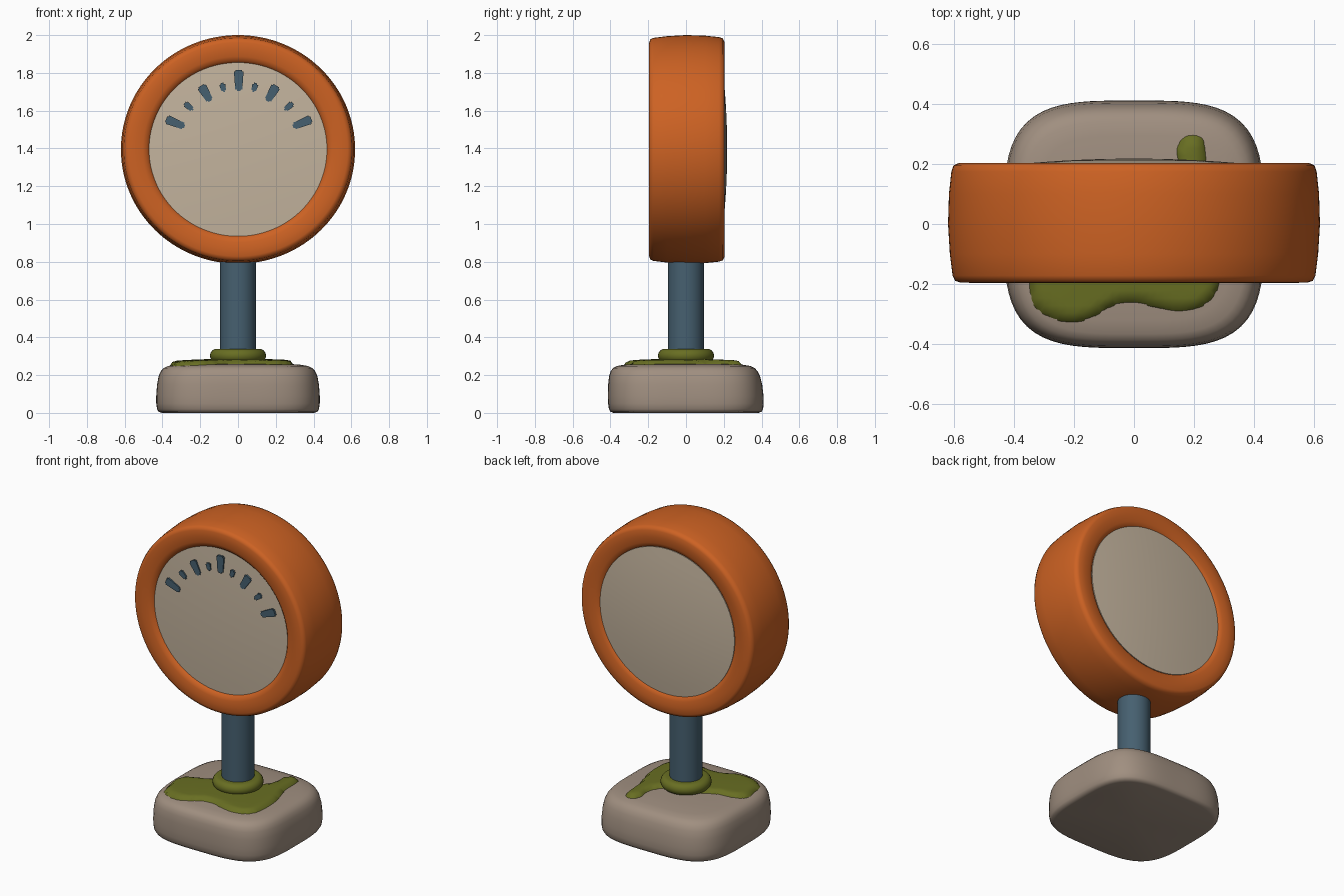
import bpy, bmesh, math
from mathutils import Vector, Matrix

if "Cube" in bpy.data.objects:
    bpy.data.objects.remove(bpy.data.objects["Cube"])


def material(name, rgb):
    m = bpy.data.materials.new(name)
    lin = [((c / 255 + 0.055) / 1.055) ** 2.4 for c in rgb]
    m.diffuse_color = (*lin, 1)
    m.use_nodes = True
    m.node_tree.nodes["Principled BSDF"].inputs["Base Color"].default_value = m.diffuse_color
    return m


ORANGE = material("orange", (205, 98, 35))
CREAM = material("warm cream", (196, 180, 158))
STONE = material("stone", (160, 143, 128))
MOSS = material("moss green", (104, 110, 34))
BLUE = material("slate blue", (70, 96, 112))


def finish(bm, name, mat, angle=40):
    bmesh.ops.remove_doubles(bm, verts=bm.verts, dist=1e-5)
    bmesh.ops.recalc_face_normals(bm, faces=bm.faces)
    me = bpy.data.meshes.new(name)
    bm.to_mesh(me)
    bm.free()
    ob = bpy.data.objects.new(name, me)
    bpy.context.collection.objects.link(ob)
    me.materials.append(mat)
    bpy.ops.object.select_all(action='DESELECT')
    ob.select_set(True)
    bpy.context.view_layer.objects.active = ob
    bpy.ops.object.shade_smooth_by_angle(angle=math.radians(angle))
    return ob


def loft(name, profile, mat, place, closed=False, n=96, angle=40):
    """Sweep (radius, height) points round a centre; place() maps them to space."""
    bm = bmesh.new()
    rings = [[bm.verts.new(place(r, h, 2 * math.pi * i / n)) for i in range(n)]
             for r, h in profile]
    pairs = list(zip(rings, rings[1:])) + ([(rings[-1], rings[0])] if closed else [])
    for a, b in pairs:
        for i in range(n):
            j = (i + 1) % n
            bm.faces.new((a[i], a[j], b[j], b[i]))
    return finish(bm, name, mat, angle)


def upright(r, h, t):
    return (r * math.cos(t), r * math.sin(t), h)


HEAD_Z = 1.395


def facing(r, h, t):
    return (1.008 * r * math.cos(t), h, HEAD_Z + 0.984 * r * math.sin(t))


# Stone base: soft squarish block
BASE_A, BASE_B, POWER = 0.433, 0.412, 3.6
base_profile = [(0, 0), (0.93, 0), (0.97, 0.006), (0.99, 0.02), (1, 0.05), (1, 0.09),
                (0.99, 0.15), (0.97, 0.195), (0.945, 0.22), (0.91, 0.237), (0.86, 0.248),
                (0.75, 0.256), (0.5, 0.262), (0.25, 0.265), (0, 0.266)]


def squarish(s, h, t):
    c, d = math.cos(t), math.sin(t)
    k = s / (abs(c) ** POWER + abs(d) ** POWER) ** (1 / POWER)
    return (BASE_A * k * c, BASE_B * k * d - 0.05 * h * h / 0.25, h)


loft("stone_base", base_profile, STONE, squarish)

# Moss patch draped over the base top
outline = [(-.35, -.2), (-.34, -.27), (-.28, -.315), (-.2, -.33), (-.13, -.31), (-.07, -.275),
           (0, -.265), (.07, -.28), (.15, -.295), (.23, -.275), (.28, -.22), (.295, -.1),
           (.28, .02), (.25, .12), (.24, .25), (.22, .295), (.17, .295), (.14, .25),
           (.145, .18), (.1, .1), (0, .08), (-.1, .04), (-.2, -.02), (-.26, -.035),
           (-.33, -.06), (-.365, -.12)]


def smooth_loop(pts, steps=4):
    out, n = [], len(pts)
    for i in range(n):
        p0, p1, p2, p3 = (Vector(pts[(i + k - 1) % n]) for k in range(4))
        for s in range(steps):
            t = s / steps
            out.append(0.5 * (2 * p1 + (p2 - p0) * t + (2 * p0 - 5 * p1 + 4 * p2 - p3) * t * t
                              + (3 * p1 - p0 - 3 * p2 + p3) * t ** 3))
    return out


def base_top(x, y):
    s = ((abs(x) / BASE_A) ** POWER + (abs((y + 0.012) / BASE_B)) ** POWER) ** (1 / POWER)
    top = base_profile[5:]
    for (s1, z1), (s0, z0) in zip(top, top[1:]):
        if s0 <= s <= s1:
            return z0 + (z1 - z0) * (s - s0) / (s1 - s0)
    return top[0][1]


def edge_distance(p, loop):
    best = 9
    for a, b in zip(loop, loop[1:] + loop[:1]):
        ab = b - a
        t = max(0, min(1, (p - a).dot(ab) / ab.length_squared))
        best = min(best, (a + ab * t - p).length)
    return best


loop = smooth_loop(outline)
bm = bmesh.new()
face = bm.faces.new([bm.verts.new((p.x, p.y, 0)) for p in loop])
for width in (0.004, 0.008):
    bmesh.ops.inset_region(bm, faces=[max(bm.faces, key=lambda f: f.calc_area())],
                           thickness=width, use_even_offset=True)
for k in range(-15, 16):
    for axis in ((1, 0, 0), (0, 1, 0)):
        bmesh.ops.bisect_plane(bm, geom=bm.verts[:] + bm.edges[:] + bm.faces[:],
                               plane_co=Vector(axis) * (k * 0.025 + 0.003), plane_no=axis)
bmesh.ops.triangulate(bm, faces=bm.faces)
for v in bm.verts:
    x, y = v.co.x, v.co.y
    u = 1 - min(1, edge_distance(Vector((x, y)), loop) / 0.035)
    v.co.z = base_top(x, y) - 0.005 + 0.026 * math.sqrt(max(0, 1 - u * u))
moss = finish(bm, "moss_patch", MOSS, 60)
if sum(p.normal.z for p in moss.data.polygons) < 0:
    moss.data.flip_normals()

# Pole and its rounded collar
loft("pole", [(0, 0.2), (0.095, 0.2), (0.095, 0.88), (0, 0.88)], BLUE, upright, n=64)
collar = [(0.08, 0.26)] + [(0.113 + 0.035 * math.cos(a), 0.303 + 0.036 * math.sin(a))
                           for a in [math.radians(d) for d in range(-90, 91, 15)]] + [(0.08, 0.339)]
loft("collar", collar, MOSS, upright, closed=True, n=64)

# Round head: thick rim with a barrelled outside
rim = [(.455, -.15), (.467, -.172), (.48, -.186), (.5, -.193), (.54, -.196), (.575, -.195),
       (.592, -.189), (.6, -.172), (.609, -.1), (.615, 0), (.612, .1), (.604, .175),
       (.597, .195), (.58, .203), (.54, .204), (.5, .2), (.48, .193), (.467, .18), (.455, .16)]
loft("head_rim", rim, ORANGE, facing, closed=True, n=128, angle=60)

# Dial: gently domed front and back faces
R = 0.472


def dome(edge, mid):
    return [(R * k / 8, mid + (edge - mid) * (k / 8) ** 2) for k in range(9)]


loft("dial", dome(-0.172, -0.187) + dome(0.19, 0.218)[::-1], CREAM, facing, n=128)

# Dial marks: wedge plates, wider outside (angle, mid radius, length, outer width)
marks = [(0, .36, .11, .052)]
for side in (-1, 1):
    marks += [(side * 14.5, .333, .05, .034), (side * 31, .34, .095, .052),
              (side * 50, .345, .058, .036), (side * 68, .362, .105, .05)]
for i, (deg, mid, length, w) in enumerate(marks):
    bm = bmesh.new()
    bmesh.ops.create_cube(bm, size=1)
    for v in bm.verts:
        width = w if v.co.z > 0 else w * 0.7
        v.co = (v.co.x * width, v.co.y * 0.012, v.co.z * length + mid)
    bmesh.ops.bevel(bm, geom=[e for e in bm.edges if abs((e.verts[0].co - e.verts[1].co).y) > 0.005],
                    offset=0.008, segments=2, affect='EDGES')
    bm.transform(Matrix.Translation((0.004, -0.181, 1.4)) @ Matrix.Rotation(math.radians(deg), 4, 'Y'))
    finish(bm, f"dial_mark_{i + 1}", BLUE, 30)
